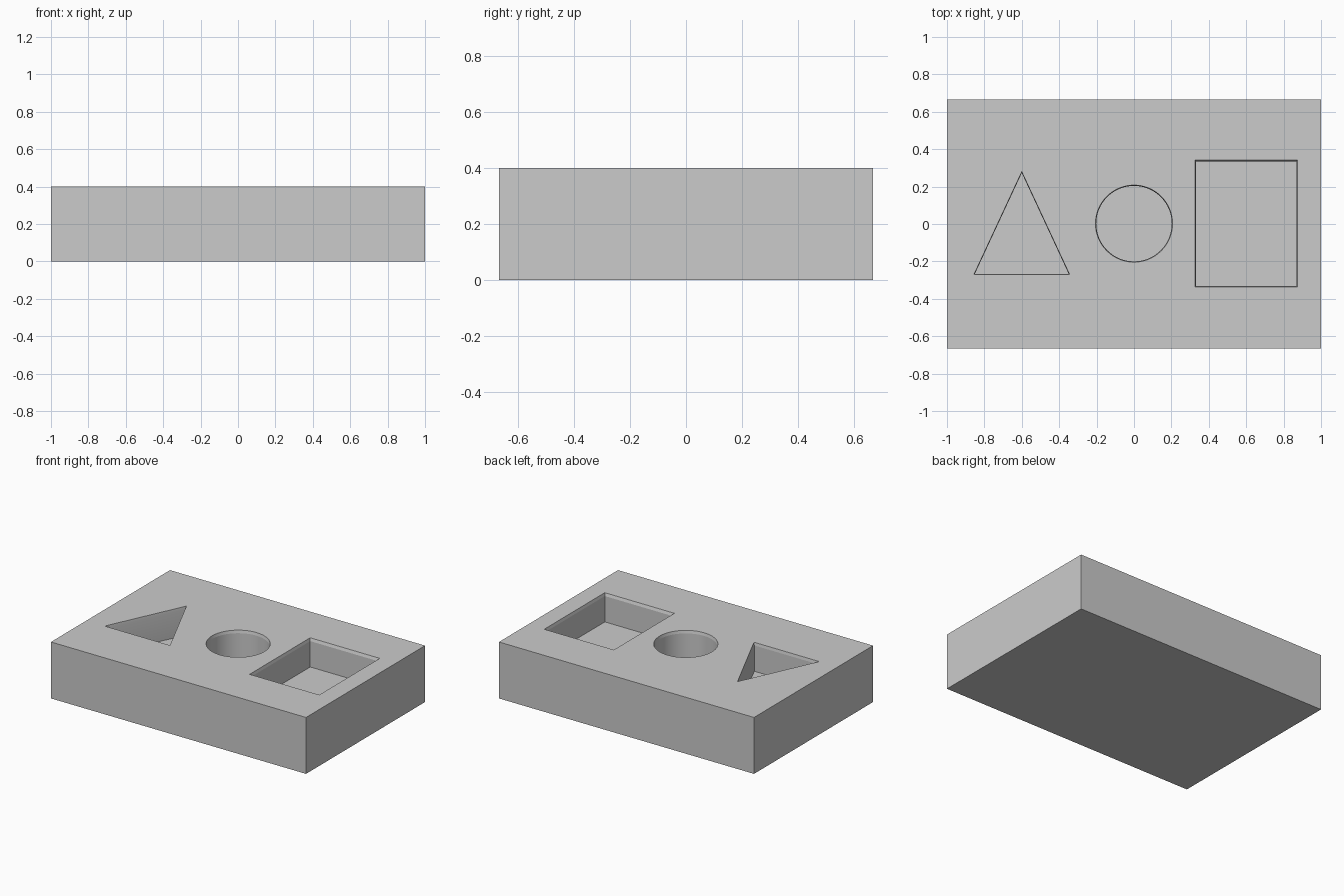
import bpy, bmesh, math

if "Cube" in bpy.data.objects:
    bpy.data.objects.remove(bpy.data.objects["Cube"])

TOP, FLOOR, LIP = 0.40, 0.197, 0.02


def make_object(name, bm):
    bmesh.ops.recalc_face_normals(bm, faces=bm.faces)
    mesh = bpy.data.meshes.new(name)
    bm.to_mesh(mesh)
    bm.free()
    obj = bpy.data.objects.new(name, mesh)
    bpy.context.collection.objects.link(obj)
    return obj


def pocket_cutter(name, centre, outline):
    """Prism with a slim flared lip, lofted through four rings."""
    bm = bmesh.new()
    rings = []
    for z, s in ((FLOOR, 0.98), (TOP - LIP, 0.98), (TOP, 1), (TOP + 0.1, 1)):
        rings.append([bm.verts.new((centre[0] + x * s, centre[1] + y * s, z))
                      for x, y in outline])
    n = len(outline)
    for a, b in zip(rings, rings[1:]):
        for i in range(n):
            j = (i + 1) % n
            bm.faces.new((a[i], a[j], b[j], b[i]))
    bm.faces.new(rings[0])
    bm.faces.new(rings[-1])
    return make_object(name, bm)


# solid sorting block
bm = bmesh.new()
bmesh.ops.create_cube(bm, size=1)
bmesh.ops.scale(bm, vec=(2, 1.333, TOP), verts=bm.verts)
bmesh.ops.translate(bm, vec=(0, 0, TOP / 2), verts=bm.verts)
block = make_object("sorting_block", bm)

# triangle, round and square pockets
circle = [(0.206 * math.cos(math.tau * i / 64), 0.206 * math.sin(math.tau * i / 64))
          for i in range(64)]
cutters = [
    pocket_cutter("triangle_pocket", (-0.6, -0.087),
                  [(-0.256, -0.183), (0.256, -0.183), (0, 0.367)]),
    pocket_cutter("round_pocket", (0, 0.002), circle),
    pocket_cutter("square_pocket", (0.6, 0.002),
                  [(-0.273, -0.339), (0.273, -0.339), (0.273, 0.339), (-0.273, 0.339)]),
]

bpy.context.view_layer.objects.active = block
block.select_set(True)
for cutter in cutters:
    mod = block.modifiers.new(cutter.name, 'BOOLEAN')
    mod.operation = 'DIFFERENCE'
    mod.solver = 'EXACT'
    mod.object = cutter
    bpy.ops.object.modifier_apply(modifier=mod.name)
    bpy.data.objects.remove(cutter)

# smooth round wall, crisp edges elsewhere
bpy.ops.object.shade_smooth_by_angle(angle=math.radians(10))
